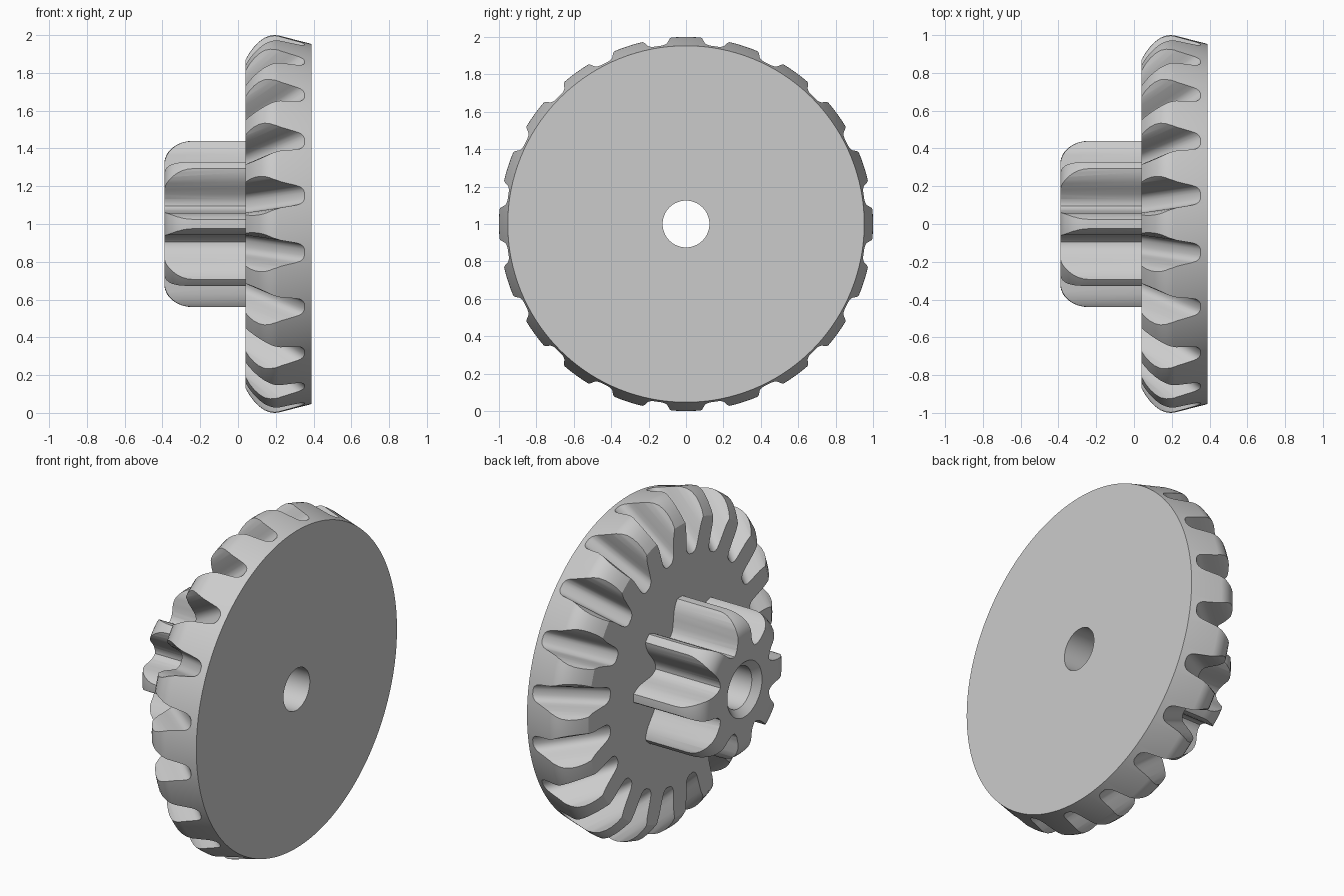
import bpy, bmesh, math
from mathutils import Vector, Matrix

if "Cube" in bpy.data.objects:
    bpy.data.objects.remove(bpy.data.objects["Cube"])

grey = bpy.data.materials.new("plain grey")
grey.use_nodes = True
grey.diffuse_color = (0.6, 0.6, 0.6, 1)
grey.node_tree.nodes["Principled BSDF"].inputs["Base Color"].default_value = (0.6, 0.6, 0.6, 1)

CENTRE = Vector((0, 0, 1))
BORE = 0.125


def finish(bm, name):
    bmesh.ops.recalc_face_normals(bm, faces=bm.faces)
    bmesh.ops.translate(bm, verts=bm.verts, vec=CENTRE)
    mesh = bpy.data.meshes.new(name)
    bm.to_mesh(mesh)
    bm.free()
    mesh.materials.append(grey)
    ob = bpy.data.objects.new(name, mesh)
    bpy.context.collection.objects.link(ob)
    return ob


def lathe(name, profile, steps=160):
    """Turn a closed (x, radius) profile round the x axis."""
    bm = bmesh.new()
    rings = []
    for i in range(steps):
        a = math.tau * i / steps
        rings.append([bm.verts.new((x, r * math.cos(a), r * math.sin(a))) for x, r in profile])
    n = len(profile)
    for i in range(steps):
        a, b = rings[i], rings[(i + 1) % steps]
        for j in range(n):
            k = (j + 1) % n
            bm.faces.new((a[j], a[k], b[k], b[j]))
    return finish(bm, name)


def prism(bm, start, end):
    """Join two matching outlines into a solid."""
    a = [bm.verts.new(p) for p in start]
    b = [bm.verts.new(p) for p in end]
    bm.faces.new(a)
    bm.faces.new(b[::-1])
    for i in range(len(a)):
        k = (i + 1) % len(a)
        bm.faces.new((a[i], b[i], b[k], a[k]))


def cut(ob, cutter, operation):
    mod = ob.modifiers.new("cut", "BOOLEAN")
    mod.operation, mod.object, mod.solver = operation, cutter, "EXACT"
    mod.use_self = True
    cutter.hide_render = True
    bpy.ops.object.select_all(action="DESELECT")
    bpy.context.view_layer.objects.active = ob
    ob.select_set(True)
    bpy.ops.object.modifier_apply(modifier=mod.name)
    bpy.data.objects.remove(cutter)
    bpy.ops.object.shade_smooth_by_angle(angle=math.radians(28))


# Crown wheel body with a rounded front corner and tapered rim
wheel = lathe("crown_wheel", [
    (0.04, BORE), (0.04, 0.87), (0.06, 0.905), (0.085, 0.938), (0.11, 0.964),
    (0.14, 0.986), (0.17, 0.997), (0.195, 1.0), (0.215, 0.998), (0.39, 0.953), (0.39, BORE)])

# Twenty slanting grooves leave the crown teeth standing
half = [(0.0, 0.016), (0.006, 0.032), (0.018, 0.045), (0.035, 0.052), (0.06, 0.058),
        (0.11, 0.07), (0.138, 0.083), (0.165, 0.105), (0.2, 0.13)]
outline = [(d, -w) for d, w in reversed(half)] + half
inner = Vector((0.04, 0, 0.67))
along = Vector((0.31, 0, 0.29)).normalized()
outward = Vector((-along.z, 0, along.x))
side = Vector((0, 1, 0))
bm = bmesh.new()
for i in range(20):
    turn = Matrix.Rotation(math.tau * (i + 0.5) / 20, 3, "X")
    ends = [[turn @ (inner + along * s + outward * d + side * w) for d, w in outline]
            for s in (-0.2, 0.6)]
    prism(bm, *ends)
cut(wheel, finish(bm, "groove_cutter"), "DIFFERENCE")

# Pinion blank with a domed end and a chamfered bore
dome = [(-0.24 - 0.15 * math.sin(a), 0.32 + 0.12 * math.cos(a))
        for a in (math.pi / 2 * i / 8 for i in range(9))]
pinion = lathe("pinion", [(0.06, BORE), (0.06, 0.44)] + dome + [(-0.39, 0.165), (-0.35, BORE)])

# Eight-toothed outline trims the blank
flank = [(0.231, 0.096), (0.242, 0.085), (0.26, 0.074), (0.29, 0.066), (0.33, 0.062),
         (0.37, 0.057), (0.4, 0.048), (0.425, 0.035), (0.45, 0.017)]
tooth = [(r, -w) for r, w in flank[1:]] + [(r, w) for r, w in reversed(flank)]
ring = []
for i in range(8):
    turn = Matrix.Rotation(math.tau * i / 8, 3, "X")
    ring += [turn @ Vector((0, r, w)) for r, w in tooth]
bm = bmesh.new()
prism(bm, *[[p + Vector((x, 0, 0)) for p in ring] for x in (-0.5, 0.05)])
cut(pinion, finish(bm, "tooth_cutter"), "INTERSECT")
